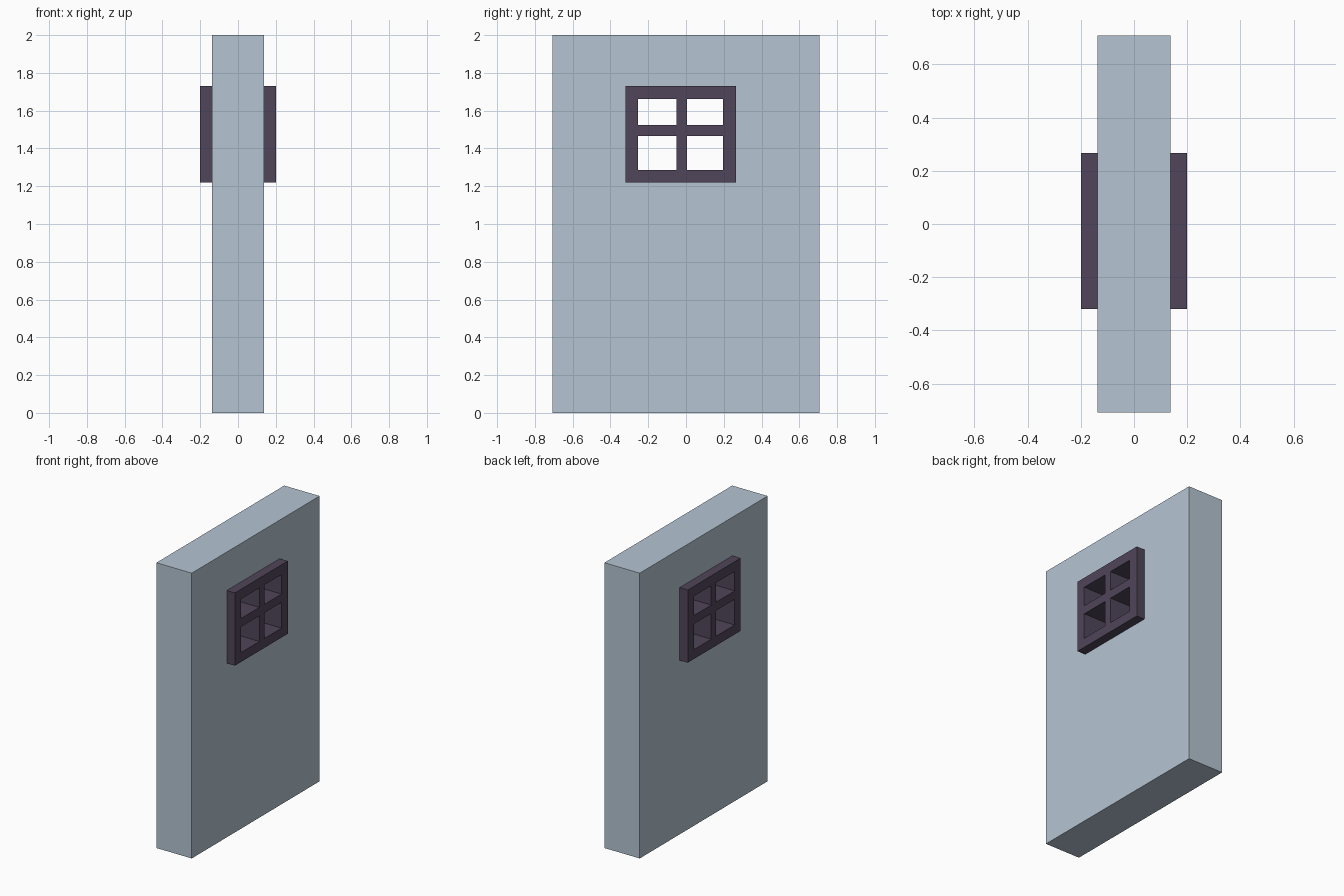
import bpy
import bmesh

if "Cube" in bpy.data.objects:
    bpy.data.objects.remove(bpy.data.objects["Cube"])


def material(name, rgb):
    m = bpy.data.materials.new(name)
    m.diffuse_color = (*rgb, 1.0)
    m.use_nodes = True
    m.node_tree.nodes["Principled BSDF"].inputs["Base Color"].default_value = m.diffuse_color
    return m


def pierced_slab(name, ys, zs, holes, thickness, mat):
    """Slab in the YZ plane, divided at ys / zs, with the given cells left open."""
    bm = bmesh.new()
    grid = [[bm.verts.new((0, y, z)) for z in zs] for y in ys]
    for i in range(len(ys) - 1):
        for j in range(len(zs) - 1):
            if (i, j) not in holes:
                bm.faces.new((grid[i][j], grid[i + 1][j],
                              grid[i + 1][j + 1], grid[i][j + 1]))
    mesh = bpy.data.meshes.new(name)
    bm.to_mesh(mesh)
    bm.free()
    mesh.materials.append(mat)
    ob = bpy.data.objects.new(name, mesh)
    bpy.context.collection.objects.link(ob)
    solid = ob.modifiers.new("thickness", 'SOLIDIFY')
    solid.thickness = thickness
    solid.offset = 0
    return ob


wall_mat = material("pale_blue", (0.46, 0.56, 0.65))
frame_mat = material("dark_purple", (0.08, 0.06, 0.10))

# Wall with one opening for the window
pierced_slab("wall", [-0.708, -0.32, 0.266, 0.708], [0, 1.22, 1.73, 2.0],
             {(1, 1)}, 0.274, wall_mat)

# Window frame running through the wall, with four open panes
pierced_slab("window_frame",
             [-0.32, -0.254, -0.049, 0.006, 0.196, 0.266],
             [1.22, 1.286, 1.466, 1.525, 1.661, 1.73],
             {(i, j) for i in (1, 3) for j in (1, 3)}, 0.40, frame_mat)
